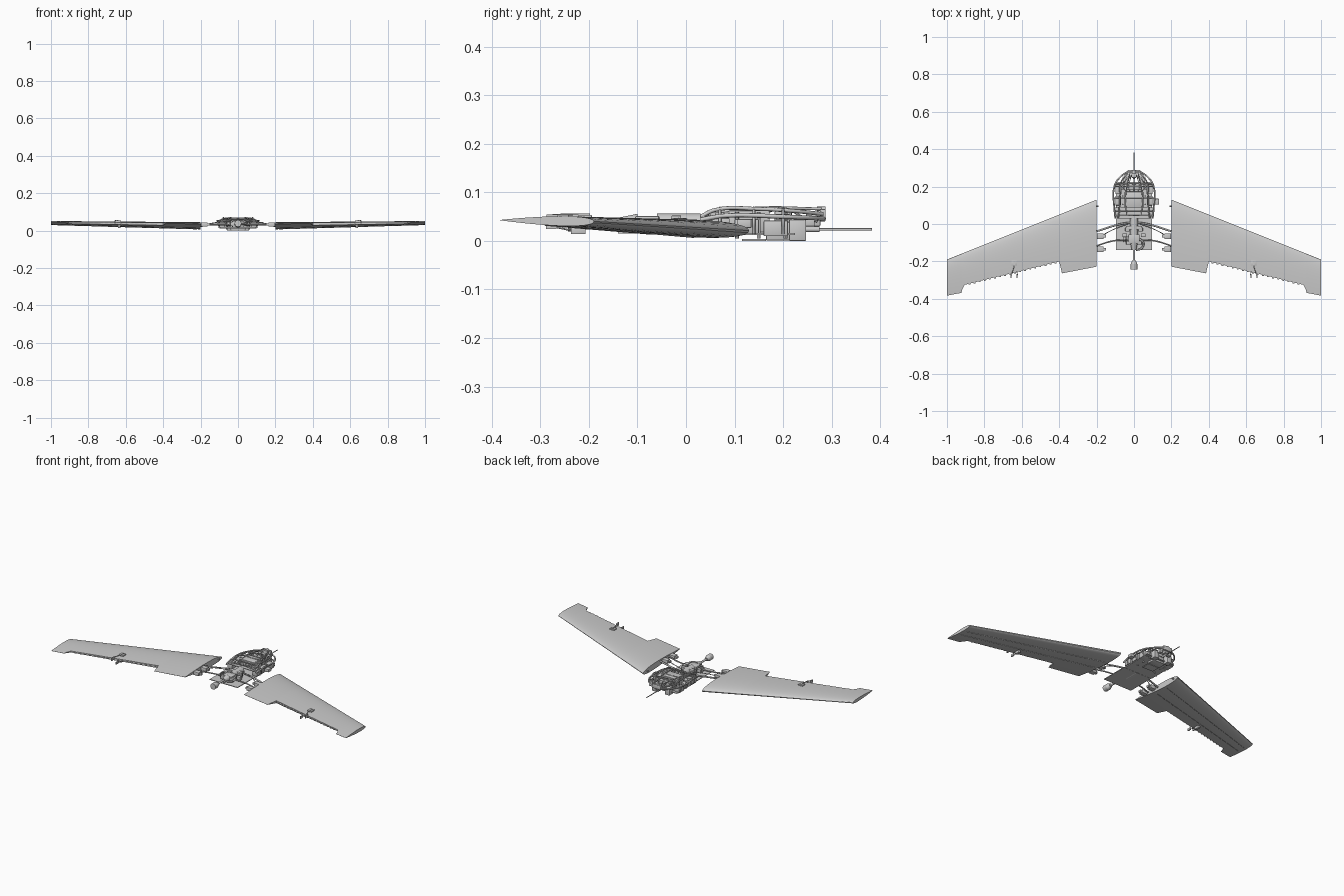
import bpy, bmesh
from math import cos, pi, sqrt, radians
from mathutils import Vector

if "Cube" in bpy.data.objects:
    bpy.data.objects.remove(bpy.data.objects["Cube"])


def finish(name, bm, smooth=True):
    bmesh.ops.recalc_face_normals(bm, faces=bm.faces)
    me = bpy.data.meshes.new(name)
    bm.to_mesh(me)
    bm.free()
    ob = bpy.data.objects.new(name, me)
    bpy.context.collection.objects.link(ob)
    if smooth:
        bpy.context.view_layer.objects.active = ob
        ob.select_set(True)
        bpy.ops.object.shade_smooth_by_angle(angle=radians(30))
        ob.select_set(False)
    return ob


def box(name, c, s, bevel=0.0):
    bm = bmesh.new()
    bmesh.ops.create_cube(bm, size=1)
    for v in bm.verts:
        v.co = Vector([v.co[i] * s[i] + c[i] for i in range(3)])
    if bevel:
        bmesh.ops.bevel(bm, geom=bm.edges[:], offset=bevel, segments=2, affect='EDGES', profile=0.5)
    return finish(name, bm, bool(bevel))


def cone(name, a, b, r1, r2=None, n=20):
    a, b = Vector(a), Vector(b)
    bm = bmesh.new()
    bmesh.ops.create_cone(bm, cap_ends=True, segments=n, radius1=r1,
                          radius2=r1 if r2 is None else r2, depth=(b - a).length)
    q = (b - a).to_track_quat('Z', 'Y')
    for v in bm.verts:
        v.co = q @ v.co + (a + b) / 2
    return finish(name, bm)


def tube(name, pts, r, smooth=True):
    cu = bpy.data.curves.new(name, 'CURVE')
    cu.dimensions = '3D'
    cu.bevel_depth, cu.bevel_resolution, cu.resolution_u = r, 2, 6
    cu.use_fill_caps = True
    sp = cu.splines.new('BEZIER')
    sp.bezier_points.add(len(pts) - 1)
    for p, co in zip(sp.bezier_points, pts):
        p.co = co
        p.handle_left_type = p.handle_right_type = 'AUTO' if smooth else 'VECTOR'
    ob = bpy.data.objects.new(name, cu)
    bpy.context.collection.objects.link(ob)
    return ob


def wing_pt(x, f, side):
    """Point on the swept wing: span x, chord fraction f, side +1 top / -1 bottom."""
    t = (x - 0.2) / 0.8
    le, te = 0.13 - 0.32 * t, -0.228 - 0.155 * t
    zc = (0.021 + 0.019 * t) * (1 - f) + (0.036 + 0.007 * t) * f
    th = 0.5 * (0.2969 * sqrt(f) - 0.126 * f - 0.3516 * f**2 + 0.2843 * f**3 - 0.1036 * f**4)
    return Vector((x, le + (te - le) * f, zc + side * th * (le - te) + 0.0004 * side))


def cut_at(x):
    """Chord fraction where the wing is cut away for the missing elevon."""
    t = (x - 0.2) / 0.8
    le, te = 0.13 - 0.32 * t, -0.228 - 0.155 * t
    return (le - (-0.2 - 0.125 * (x - 0.4) / 0.505)) / (le - te)


def wing(s, label):
    stations = [(0.2, 1), (0.385, 1), (0.4, cut_at(0.4)), (0.905, cut_at(0.905)),
                (0.92, 0.93), (0.922, 1), (1.0, 1)]
    N = 16
    bm = bmesh.new()
    rings = []
    for x, end in stations:
        fr = [end * (1 - cos(pi * i / N / 2)) for i in range(N + 1)]
        pts = [wing_pt(x, f, 1) for f in reversed(fr)] + [wing_pt(x, f, -1) for f in fr[1:]]
        rings.append([bm.verts.new((p.x * s, p.y, p.z)) for p in pts])
    for a, b in zip(rings, rings[1:]):
        for i in range(len(a)):
            j = (i + 1) % len(a)
            bm.faces.new((a[i], a[j], b[j], b[i]))
    bm.faces.new(rings[0])
    bm.faces.new(rings[-1])
    finish(label + "_wing", bm)

    # spar strips on the underside
    for k, f in enumerate((0.3, 0.55)):
        tube(f"{label}_wing_strip_{k}", [Vector((s * p.x, p.y, p.z)) for p in
             (wing_pt(x, f, -1) for x in (0.22, 0.6, 0.98))], 0.0015, False)
    # hinge teeth along the cut edge
    for k in range(18):
        x = 0.42 + 0.027 * k
        p = (wing_pt(x, cut_at(x), 1) + wing_pt(x, cut_at(x), -1)) / 2
        box(f"{label}_hinge_{k}", (s * x, p.y - 0.002, p.z), (0.01, 0.008, 0.006))


for s, label in ((-1, "left"), (1, "right")):
    wing(s, label)

    # elevon servo, horns and pushrods
    box(label + "_servo", (s * .64, -.208, .043), (.03, .028, .022), .002)
    box(label + "_servo_lower", (s * .635, -.222, .022), (.014, .03, .016), .001)
    box(label + "_servo_arm", (s * .64, -.215, .055), (.008, .035, .003))
    tube(label + "_pushrod_upper", [(s * .64, -.225, .055), (s * .655, -.275, .054)], .0018, False)
    tube(label + "_pushrod_lower", [(s * .635, -.215, .017), (s * .622, -.275, .03)], .0018, False)
    box(label + "_horn_a", (s * .625, -.278, .032), (.006, .022, .014))
    box(label + "_horn_b", (s * .658, -.276, .046), (.006, .024, .018))
    box(label + "_tip_light", (s * .997, -.275, .041), (.006, .015, .008), .001)

    # spar rods, root connectors and wiring between body and wing
    tube(label + "_front_spar", [(0, .01, .035), (s * .07, 0, .034), (s * .21, -.042, .032)], .005)
    tube(label + "_rear_spar", [(s * .03, -.085, .032), (s * .11, -.09, .032), (s * .21, -.12, .033)], .004)
    tube(label + "_root_wire", [(s * .03, .0, .045), (s * .1, -.025, .045), (s * .17, -.06, .034)], .002)
    for k, y in enumerate((-.065, -.135)):
        box(f"{label}_connector_{k}", (s * .18, y, .032), (.036, .03, .022), .003)
        box(f"{label}_connector_plug_{k}", (s * .157, y, .032), (.012, .016, .012))
    cone(label + "_root_pin", (s * .19, .095, .024), (s * .215, .095, .024), .004, n=12)

    # rounded equipment cage
    tube(label + "_cage_top_rail", [(s * .085, .03, .05), (s * .08, .06, .064), (s * .075, .15, .066),
         (s * .07, .22, .062), (s * .025, .285, .055)], .004)
    tube(label + "_cage_side_rail", [(s * .1, .03, .044), (s * .105, .08, .052), (s * .105, .2, .05),
         (s * .075, .25, .048), (s * .025, .285, .046)], .0045)
    tube(label + "_cage_inner_rail", [(s * .04, .05, .058), (s * .045, .15, .068), (s * .02, .28, .066)], .003)
    for k, y in enumerate((.07, .14, .2)):
        tube(f"{label}_cage_rib_{k}", [(s * .1, y, .015), (s * .105, y, .045), (s * .075, y, .064),
             (0, y, .066)], .003)
    # equipment blocks on each side
    for k, (x, y, z, a, b, c) in enumerate(((.083, .185, .026, .034, .05, .032), (.085, .125, .03, .03, .05, .03),
                                            (.085, .065, .032, .03, .05, .03), (.045, .23, .022, .03, .035, .044),
                                            (.06, .2, .05, .02, .03, .012), (.03, .255, .04, .02, .02, .02))):
        box(f"{label}_equipment_{k}", (s * x, y, z), (a, b, c), .002)
    for k, y in enumerate((.105, .15, .205)):
        cone(f"{label}_standoff_{k}", (s * .06, y, .005), (s * .06, y, .06), .004, n=12)
    for k, (x, y) in enumerate(((.035, -.03), (.05, -.06), (.03, -.1))):
        box(f"{label}_actuator_{k}", (s * x, y, .034), (.024, .02, .022), .002)

# base plates
box("rear_base_plate", (0, -.055, .017), (.19, .17, .004))
box("front_base_plate", (0, .13, .014), (.19, .19, .004))
box("belly_skid", (0, .14, .002), (.07, .05, .004))
box("belly_block", (0, .19, .02), (.08, .05, .038), .002)

# main avionics stack
box("avionics_box", (0, .13, .04), (.1, .085, .045), .003)
box("avionics_lid", (0, .13, .064), (.085, .07, .005), .001)
box("circuit_board", (0, .06, .05), (.18, .06, .004))
for k in range(6):
    box(f"board_chip_{k}", (-.07 + .028 * k, .058 + .012 * (k % 2), .055), (.018, .018, .007))
box("forward_module", (0, .2, .05), (.08, .035, .022), .002)
box("side_sensor", (.12, .12, .036), (.026, .03, .018), .002)
for k, y in enumerate((.045, .215)):
    tube(f"cage_cross_bar_{k}", [(-.1, y, .05), (0, y, .06), (.1, y, .05)], .003)
for k in range(5):
    x = -.04 + .02 * k
    tube(f"wire_loop_{k}", [(x, .17, .06), (x * 1.5, .2, .068), (x, .24, .05), (x * .5, .27, .04)], .002)

# nose fitting and pitot tube
box("nose_bracket", (0, .282, .053), (.06, .012, .025), .002)
box("nose_camera", (0, .262, .045), (.028, .03, .03), .003)
cone("nose_lens", (0, .27, .06), (0, .288, .06), .011)
cone("pitot_base", (0, .24, .024), (0, .275, .024), .006, n=14)
cone("pitot_tube", (0, .25, .024), (0, .383, .024), .0025, n=12)

# fuel pod and engine drive line
cone("rear_pod", (0, .03, .035), (0, -.06, .035), .022, n=24)
box("engine_block", (0, -.08, .035), (.06, .05, .034), .004)
box("engine_mount", (0, -.02, .04), (.085, .02, .025), .002)
for k in range(4):
    cone(f"cylinder_fin_{k}", (-.03 - .008 * k, -.08, .036), (-.033 - .008 * k, -.08, .036), .016)
cone("gear_case", (0, -.1, .036), (0, -.14, .036), .02, .012)
cone("drive_shaft", (0, -.13, .038), (0, -.21, .038), .006, n=14)
cone("rear_hub", (0, -.195, .038), (0, -.215, .038), .01, .018)
cone("rear_motor", (0, -.215, .038), (0, -.243, .038), .018)
tube("exhaust_pipe", [(.03, -.08, .04), (.05, -.1, .04), (.04, -.13, .036), (.01, -.14, .036)], .005)
